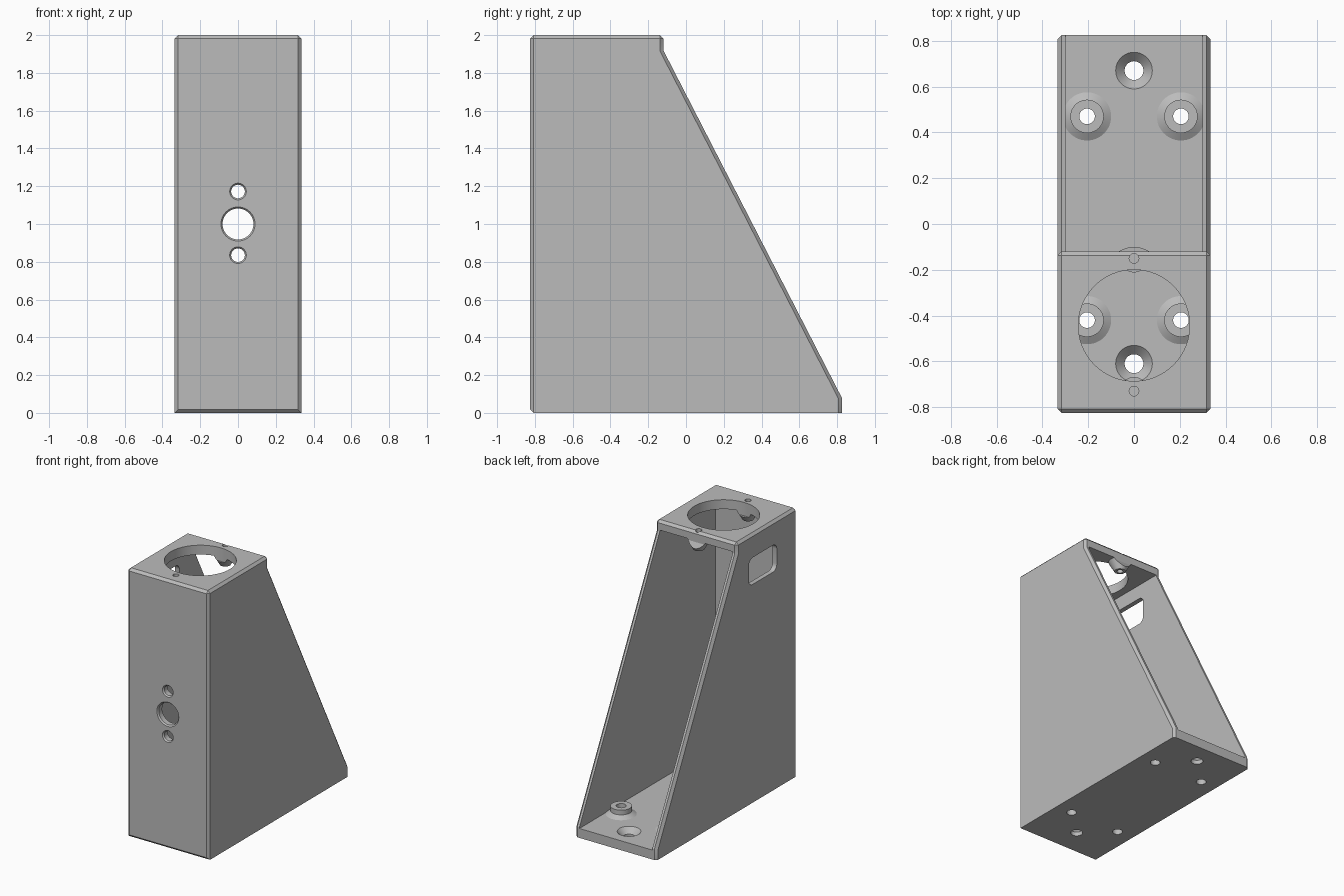
import bpy, bmesh, math
from mathutils import Matrix, Vector

cube = bpy.data.objects.get("Cube")
if cube:
    bpy.data.objects.remove(cube, do_unlink=True)

HALF_W, HALF_D, HEIGHT = 0.335, 0.825, 2.0
FLOOR, ROOF, SHELF = 0.07, 1.93, -0.12     # inner floor, inner roof, rear edge of top
INNER_W, INNER_FRONT = 0.30, -0.775
CHAMFER = 0.018

grey = bpy.data.materials.new("plain grey")
grey.use_nodes = True
grey.diffuse_color = (0.5, 0.5, 0.5, 1)
grey.node_tree.nodes["Principled BSDF"].inputs["Base Color"].default_value = (0.5, 0.5, 0.5, 1)


def finish(bm, name):
    bmesh.ops.recalc_face_normals(bm, faces=bm.faces[:])
    mesh = bpy.data.meshes.new(name)
    bm.to_mesh(mesh)
    bm.free()
    mesh.materials.append(grey)
    obj = bpy.data.objects.new(name, mesh)
    bpy.context.collection.objects.link(obj)
    return obj


def side_extrusion(profile, x0, x1):
    """Extrude a (y, z) outline along x."""
    bm = bmesh.new()
    face = bm.faces.new([bm.verts.new((x0, y, z)) for y, z in profile])
    out = bmesh.ops.extrude_face_region(bm, geom=[face])["geom"]
    bmesh.ops.translate(bm, vec=(x1 - x0, 0, 0),
                        verts=[g for g in out if isinstance(g, bmesh.types.BMVert)])
    bmesh.ops.recalc_face_normals(bm, faces=bm.faces[:])
    return bm


def frustum(name, start, end, r0, r1, segments=48):
    """Round solid running from start (radius r0) to end (radius r1)."""
    a, b = Vector(start), Vector(end)
    turn = (b - a).to_track_quat("Z", "Y").to_matrix().to_4x4()
    bm = bmesh.new()
    bmesh.ops.create_cone(bm, cap_ends=True, segments=segments, radius1=r0, radius2=r1,
                          depth=(b - a).length,
                          matrix=Matrix.Translation((a + b) / 2) @ turn)
    return finish(bm, name)


def cut(target, tool):
    """Subtract tool from target and discard the tool."""
    tool.hide_render = True
    mod = target.modifiers.new("cut", "BOOLEAN")
    mod.operation, mod.solver, mod.object = "DIFFERENCE", "EXACT", tool
    bpy.context.view_layer.objects.active = target
    bpy.ops.object.modifier_apply(modifier=mod.name)
    bpy.data.objects.remove(tool, do_unlink=True)


# Outer body with sloping back
bm = side_extrusion([(-HALF_D, 0), (HALF_D, 0), (HALF_D, 0.08), (SHELF, 1.92),
                     (SHELF, HEIGHT), (-HALF_D, HEIGHT)], -HALF_W, HALF_W)


def is_chamfered(edge):
    a, b = (v.co for v in edge.verts)
    low = max(a.z, b.z) < 0.001
    if abs(a.x - b.x) < 0.001:
        return not low
    return a.z > HEIGHT - 0.001 or (low and a.y < 0)


bmesh.ops.bevel(bm, geom=[e for e in bm.edges if is_chamfered(e)], offset=CHAMFER,
                segments=1, affect="EDGES", clamp_overlap=False)
body = finish(bm, "bracket_body")

# Cavity, with the bosses carved out of it so they stay behind as solid parts
cavity = finish(side_extrusion([(INNER_FRONT, FLOOR), (1.2, FLOOR), (1.2, ROOF),
                                (INNER_FRONT, ROOF)], -INNER_W, INNER_W), "cavity")
feet = [(x, y) for x in (-0.205, 0.205) for y in (-0.42, 0.47)]
for x, y in feet:
    cut(cavity, frustum("foot_cone", (x, y, FLOOR - 0.01), (x, y, 0.10), 0.122, 0.055))
    cut(cavity, frustum("foot_disc", (x, y, 0.095), (x, y, 0.13), 0.073, 0.073))
top_screws = (-0.15, -0.73)
for y in top_screws:
    cut(cavity, frustum("screw_boss", (0, y, ROOF + 0.01), (0, y, 1.86), 0.085, 0.038))
cut(body, cavity)

# Floor holes: plain through the feet, countersunk on the centre line
for x, y in feet:
    cut(body, frustum("foot_hole", (x, y, -0.1), (x, y, 0.2), 0.034, 0.034))
for y in (-0.61, 0.67):
    cut(body, frustum("floor_hole", (0, y, -0.1), (0, y, 0.1), 0.041, 0.041))
    cut(body, frustum("countersink", (0, y, 0.03), (0, y, FLOOR + 0.001), 0.041, 0.081))

# Large round opening and screw holes in the top
cut(body, frustum("top_opening", (0, -0.443, 1.9), (0, -0.443, 2.1), 0.243, 0.243, 96))
for y in top_screws:
    cut(body, frustum("top_screw_hole", (0, y, 1.8), (0, y, 2.1), 0.021, 0.021, 24))

# Chamfered holes in the front wall
for z, r in ((1.0, 0.082), (1.172, 0.036), (0.835, 0.036)):
    cut(body, frustum("front_hole", (0, -0.9, z), (0, -0.7, z), r, r))
    cut(body, frustum("front_hole_rim", (0, -HALF_D - 0.001, z), (0, -HALF_D + 0.01, z),
                      r + 0.009, r))

# Rounded slot in the right wall
bm = side_extrusion([(-0.59, 1.625), (-0.26, 1.625), (-0.26, 1.825), (-0.59, 1.825)],
                    -0.4, -0.25)
bmesh.ops.bevel(bm, geom=[e for e in bm.edges
                          if abs(e.verts[0].co.x - e.verts[1].co.x) > 0.01],
                offset=0.045, segments=6, profile=0.5, affect="EDGES")
cut(body, finish(bm, "slot"))

# Smooth the round walls, keep the flat edges crisp
bpy.ops.object.select_all(action="DESELECT")
body.select_set(True)
bpy.context.view_layer.objects.active = body
bpy.ops.object.shade_smooth_by_angle(angle=math.radians(25))
